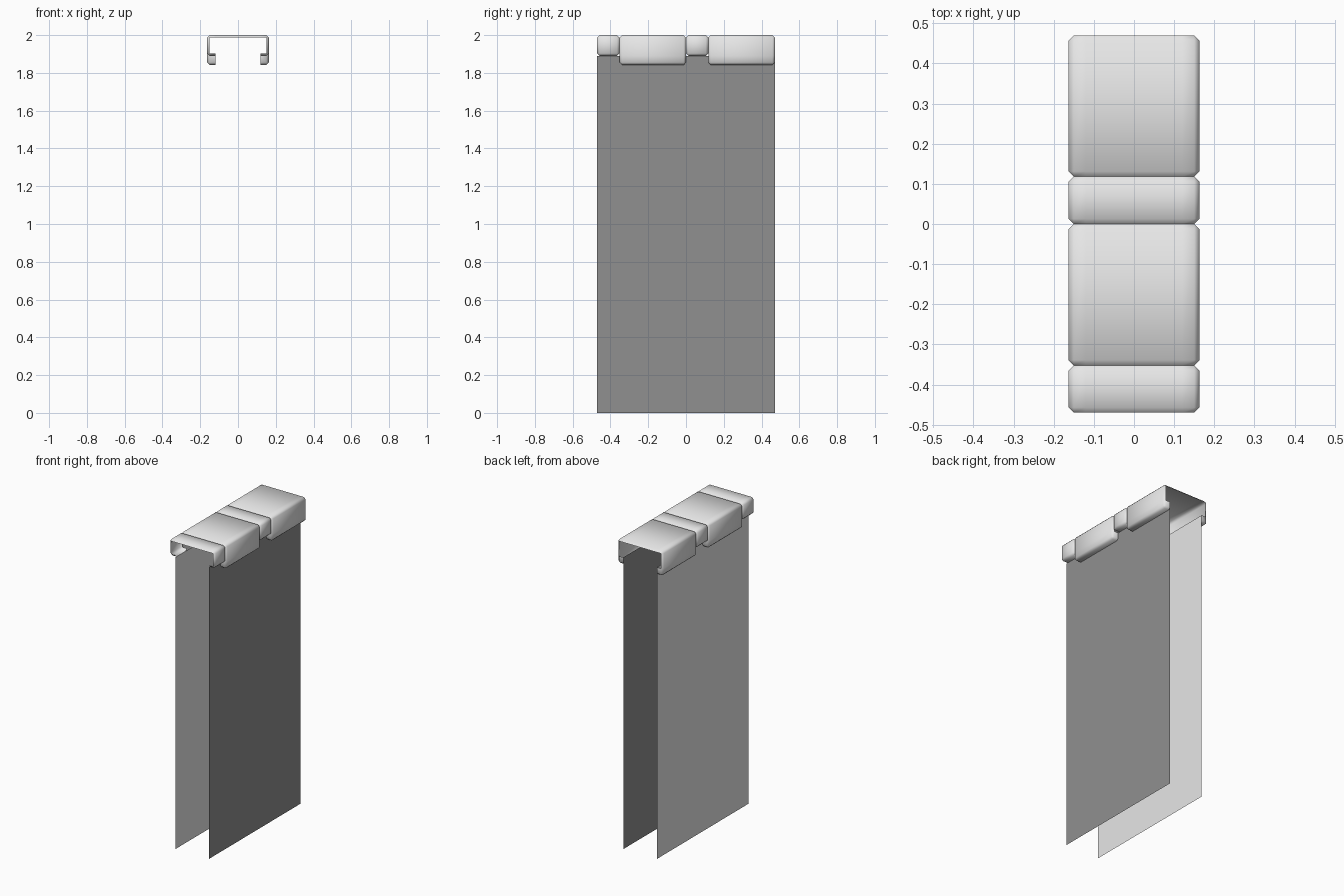
import bpy
import bmesh
from mathutils import Vector

cube = bpy.data.objects.get("Cube")
if cube:
    bpy.data.objects.remove(cube, do_unlink=True)

HALF_W, WALL_X, TOP = 0.163, 0.12, 2.0
SHORT_Z, LONG_Z, BEVEL = 1.89, 1.842, 0.013


def make_material(name, value):
    mat = bpy.data.materials.new(name)
    mat.use_nodes = True
    colour = (value, value, value, 1)
    mat.diffuse_color = colour
    mat.node_tree.nodes["Principled BSDF"].inputs["Base Color"].default_value = colour
    return mat


def add_object(name, bm, mat):
    mesh = bpy.data.meshes.new(name)
    bm.to_mesh(mesh)
    bm.free()
    mesh.materials.append(mat)
    obj = bpy.data.objects.new(name, mesh)
    bpy.context.collection.objects.link(obj)
    return obj


def cut(bm, point, normal):
    geom = bm.verts[:] + bm.edges[:] + bm.faces[:]
    bmesh.ops.bisect_plane(bm, geom=geom, plane_co=point, plane_no=normal)


def coping_stone(name, y0, y1, bottom, mat):
    """Bevelled hollow stone: open along the wall and at its hidden ends."""
    bm = bmesh.new()
    bmesh.ops.create_cube(bm, size=1)
    size = Vector((2 * HALF_W, y1 - y0, TOP - bottom))
    centre = Vector((0, (y0 + y1) / 2, (TOP + bottom) / 2))
    for v in bm.verts:
        v.co = v.co * size + centre
    bmesh.ops.bevel(bm, geom=bm.edges[:], offset=BEVEL, segments=1, affect='EDGES')
    for side in (-1, 1):
        cut(bm, (side * WALL_X, 0, 0), (1, 0, 0))
    if bottom < SHORT_Z:
        cut(bm, (0, 0, SHORT_Z), (0, 0, 1))
    bm.normal_update()
    hidden = []
    for f in bm.faces:
        c = f.calc_center_median()
        over_wall = abs(c.x) < WALL_X and c.z < TOP - BEVEL * 1.1
        covered_end = abs(f.normal.y) > 0.9 and c.z > SHORT_Z
        if over_wall or covered_end:
            hidden.append(f)
    bmesh.ops.delete(bm, geom=hidden, context='FACES')
    for f in bm.faces:
        f.smooth = True
    return add_object(name, bm, mat)


def wall_sheet(name, x, mat):
    bm = bmesh.new()
    corners = [(x, -0.47, 0), (x, 0.47, 0), (x, 0.47, SHORT_Z), (x, -0.47, SHORT_Z)]
    face = bm.faces.new([bm.verts.new(c) for c in corners])
    if x < 0:
        face.normal_flip()
    return add_object(name, bm, mat)


light = make_material("light grey", 0.8)
dark = make_material("dark grey", 0.28)

# Alternating short and long coping stones
for i, start in enumerate((-0.47, 0.0)):
    label = ("front", "back")[i]
    coping_stone(label + "_short_stone", start, start + 0.118, SHORT_Z, light)
    coping_stone(label + "_long_stone", start + 0.118, start + 0.47, LONG_Z, light)

# Thin wall faces under the coping
wall_sheet("left_wall", WALL_X, dark)
wall_sheet("right_wall", -WALL_X, light)
